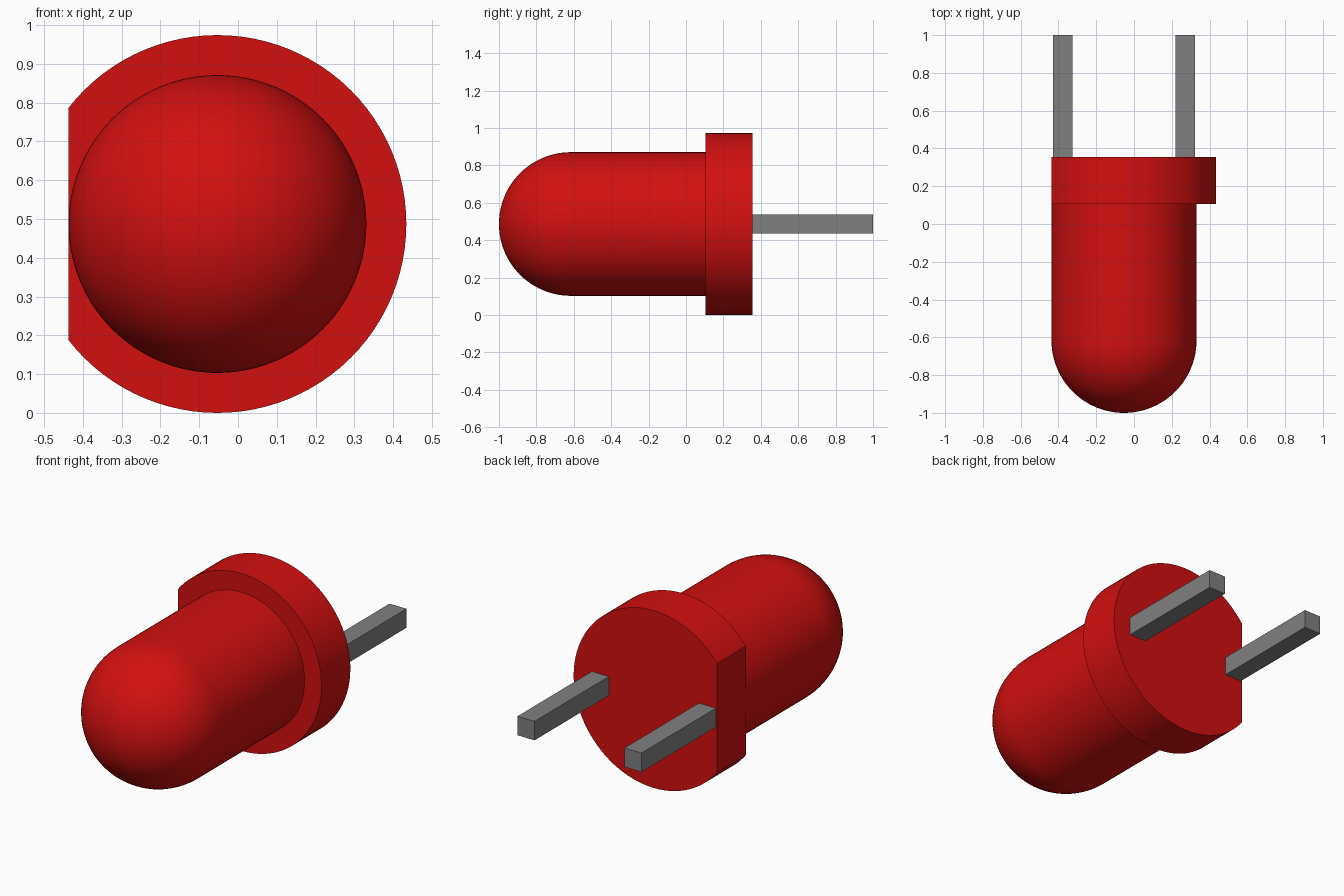
import bpy
import bmesh
from math import pi, sin, cos, radians
from mathutils import Matrix, Vector

if "Cube" in bpy.data.objects:
    bpy.data.objects.remove(bpy.data.objects["Cube"], do_unlink=True)

AXIS = Vector((-0.053, 0, 0.487))      # centre line of the lamp, running along y
BODY_R, FLANGE_R = 0.384, 0.487
FLANGE_FRONT, FLANGE_BACK = 0.105, 0.355
SEGMENTS = 96


def make_material(name, colour):
    mat = bpy.data.materials.new(name)
    mat.use_nodes = True
    mat.diffuse_color = colour
    mat.node_tree.nodes["Principled BSDF"].inputs["Base Color"].default_value = colour
    return mat


def finish(bm, name, mat, smooth=False):
    bmesh.ops.recalc_face_normals(bm, faces=bm.faces)
    mesh = bpy.data.meshes.new(name)
    bm.to_mesh(mesh)
    bm.free()
    mesh.materials.append(mat)
    obj = bpy.data.objects.new(name, mesh)
    obj.location = AXIS
    bpy.context.collection.objects.link(obj)
    if smooth:
        bpy.ops.object.select_all(action='DESELECT')
        obj.select_set(True)
        bpy.context.view_layer.objects.active = obj
        bpy.ops.object.shade_smooth_by_angle(angle=radians(30))
    return obj


def lathe(profile):
    """Revolve (radius, y) points around the y axis."""
    bm = bmesh.new()
    verts = [bm.verts.new((r, y, 0)) for r, y in profile]
    edges = [bm.edges.new(pair) for pair in zip(verts, verts[1:])]
    bmesh.ops.spin(bm, geom=verts + edges, cent=(0, 0, 0), axis=(0, 1, 0),
                   angle=2 * pi, steps=SEGMENTS)
    bmesh.ops.remove_doubles(bm, verts=bm.verts, dist=0.0001)
    return bm


red = make_material("red plastic", (0.65, 0.005, 0.005, 1))
grey = make_material("grey metal", (0.216, 0.216, 0.216, 1))

# Domed lens: hemisphere running into a cylinder
dome_y = -1 + BODY_R
steps = 24
profile = [(BODY_R * sin(i / steps * pi / 2), dome_y - BODY_R * cos(i / steps * pi / 2))
           for i in range(steps + 1)]
finish(lathe(profile + [(BODY_R, FLANGE_FRONT)]), "domed_lens", red, smooth=True)

# Rim disc with one side cut flat
bm = lathe([(0, FLANGE_FRONT), (FLANGE_R, FLANGE_FRONT),
            (FLANGE_R, FLANGE_BACK), (0, FLANGE_BACK)])
cut = bmesh.ops.bisect_plane(bm, geom=bm.verts[:] + bm.edges[:] + bm.faces[:],
                             plane_co=(-BODY_R, 0, 0), plane_no=(-1, 0, 0),
                             clear_outer=True)
rim_edges = [e for e in cut["geom_cut"] if isinstance(e, bmesh.types.BMEdge)]
bmesh.ops.holes_fill(bm, edges=rim_edges, sides=0)
finish(bm, "base_rim", red, smooth=True)

# Two square wire leads
LEAD_W, LEAD_START, LEAD_END = 0.104, 0.3, 1.0
for name, x in (("right_lead", -0.325), ("left_lead", 0.325)):
    bm = bmesh.new()
    bmesh.ops.create_cube(bm, size=1, matrix=Matrix.Translation(
        (x, (LEAD_START + LEAD_END) / 2, 0)) @ Matrix.Diagonal(
        (LEAD_W, LEAD_END - LEAD_START, LEAD_W, 1)))
    finish(bm, name, grey)
